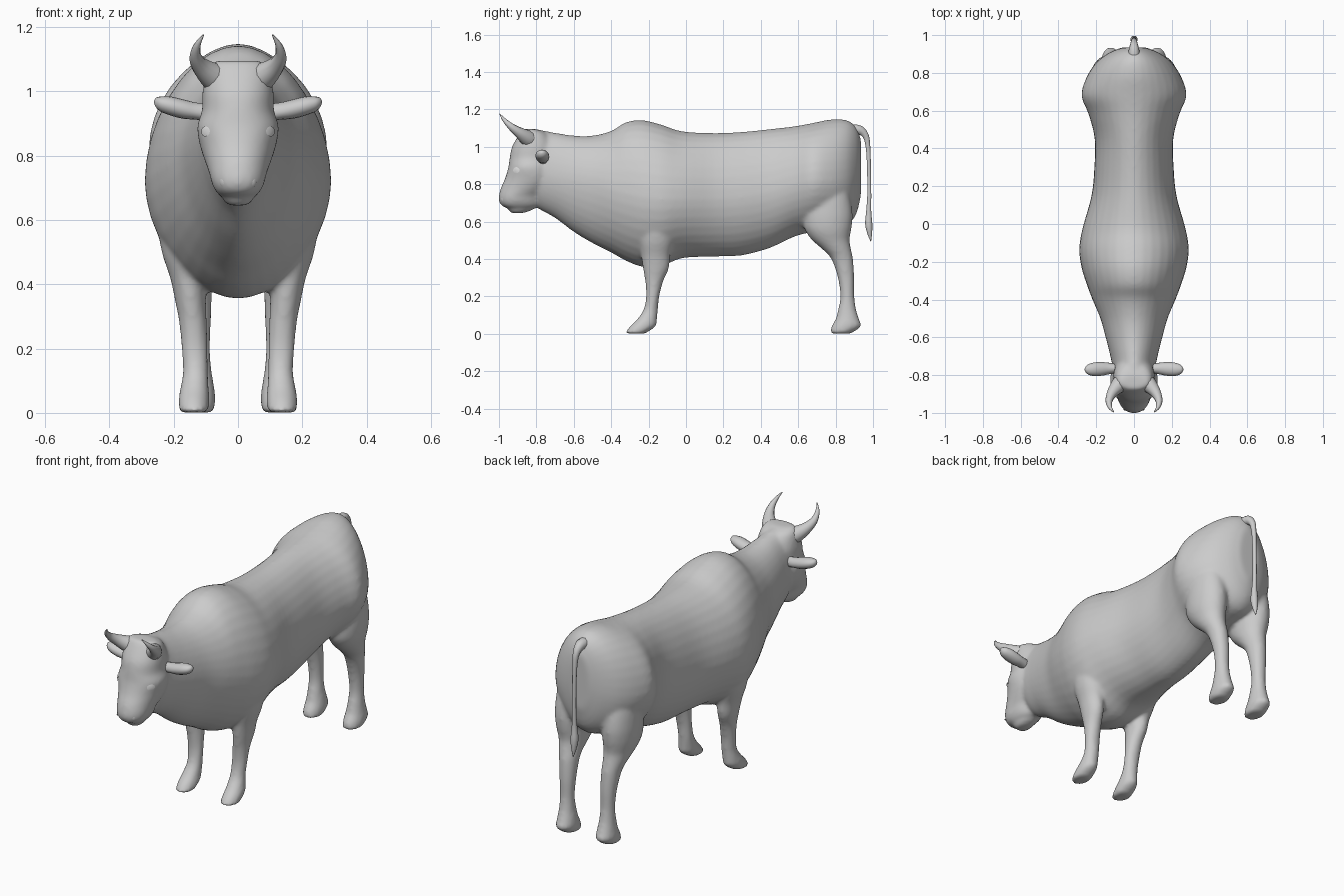
import bpy, bmesh, math
from mathutils import Vector

if "Cube" in bpy.data.objects:
    bpy.data.objects.remove(bpy.data.objects["Cube"])


def material(name, rgb):
    m = bpy.data.materials.new(name)
    m.diffuse_color = (*rgb, 1)
    m.use_nodes = True
    m.node_tree.nodes["Principled BSDF"].inputs["Base Color"].default_value = m.diffuse_color
    return m


HIDE = material("grey hide", (0.6, 0.6, 0.6))
PALE = material("pale eye", (0.9, 0.9, 0.9))


def finish(name, mesh, mat):
    mesh.materials.clear()
    mesh.materials.append(mat)
    for p in mesh.polygons:
        p.use_smooth = True
    ob = bpy.data.objects.new(name, mesh)
    bpy.context.collection.objects.link(ob)
    return ob


def spline(rows, steps=4):
    """Catmull-Rom interpolation of number rows."""
    out = []
    for i in range(len(rows) - 1):
        p = [rows[max(i - 1, 0)], rows[i], rows[i + 1], rows[min(i + 2, len(rows) - 1)]]
        for k in range(steps):
            t = k / steps
            out.append([0.5 * (2 * b + (c - a) * t + (2 * a - 5 * b + 4 * c - d) * t * t
                               + (3 * b - a - 3 * c + d) * t ** 3)
                        for a, b, c, d in zip(*p)])
    return out + [list(rows[-1])]


def loft(name, axis, rings, side=1, low_pow=2.0, high_pow=2.0, seg=36):
    """Rings: position, centre and half width across, then low, widest and high."""
    bm = bmesh.new()
    loops = []
    for pos, mid_a, half, lo, mid, hi in spline(rings):
        loop = []
        for k in range(seg):
            c, s = math.cos(math.tau * k / seg), math.sin(math.tau * k / seg)
            r, n = (hi - mid, high_pow) if s > 0 else (mid - lo, low_pow)
            a = mid_a + half * math.copysign(abs(c) ** (2 / n), c)
            b = mid + r * math.copysign(abs(s) ** (2 / n), s)
            co = {"x": (pos, a, b), "y": (a, pos, b), "z": (a, b, pos)}[axis]
            loop.append(bm.verts.new((co[0] * side, co[1], co[2])))
        loops.append(loop)
    for l0, l1 in zip(loops, loops[1:]):
        for k in range(seg):
            n = (k + 1) % seg
            bm.faces.new((l0[k], l0[n], l1[n], l1[k]))
    bm.faces.new(loops[0])
    bm.faces.new(loops[-1])
    bmesh.ops.recalc_face_normals(bm, faces=bm.faces)
    mesh = bpy.data.meshes.new(name)
    bm.to_mesh(mesh)
    bm.free()
    return finish(name, mesh, HIDE)


def tube(name, points, side=1):
    """Tapered round tube through rows of x, y, z, radius."""
    cu = bpy.data.curves.new(name, "CURVE")
    cu.dimensions = "3D"
    cu.bevel_depth = 1
    cu.bevel_resolution = 3
    cu.use_fill_caps = True
    rows = spline(points, 5)
    sp = cu.splines.new("POLY")
    sp.points.add(len(rows) - 1)
    for pt, (x, y, z, r) in zip(sp.points, rows):
        pt.co = (x * side, y, z, 1)
        pt.radius = max(r, 0.001)
    tmp = bpy.data.objects.new("tmp", cu)
    mesh = bpy.data.meshes.new_from_object(tmp)
    bpy.data.objects.remove(tmp)
    return finish(name, mesh, HIDE)


# Trunk and neck, with the hump, brisket and rump
trunk = [(-.86, .05, .78, .88, 1.0), (-.8, .1, .68, .87, 1.085), (-.7, .125, .62, .84, 1.075),
         (-.6, .15, .545, .82, 1.06), (-.5, .178, .485, .8, 1.06), (-.4, .22, .435, .77, 1.085),
         (-.32, .25, .39, .75, 1.132), (-.23, .278, .358, .73, 1.142), (-.13, .29, .362, .72, 1.118),
         (-.02, .272, .405, .72, 1.083), (.15, .225, .413, .72, 1.074), (.3, .21, .42, .73, 1.08),
         (.45, .208, .46, .76, 1.095), (.58, .24, .52, .8, 1.11), (.68, .278, .545, .82, 1.128),
         (.78, .25, .56, .82, 1.147), (.86, .195, .58, .83, 1.142), (.91, .125, .64, .85, 1.105),
         (.935, .06, .74, .88, 1.04)]
flesh = [loft("body", "y", [(r[0], 0, *r[1:]) for r in trunk], 1, 1.85, 1.9)]

# Head, from poll down to chin
head = [(1.095, .07, -.87, -.84, -.8), (1.07, .095, -.89, -.83, -.74), (1.0, .11, -.93, -.82, -.7),
        (.94, .112, -.943, -.82, -.7), (.89, .127, -.95, -.83, -.7), (.83, .118, -.968, -.82, -.71),
        (.78, .102, -.99, -.85, -.73), (.74, .088, -1.0, -.9, -.76), (.71, .08, -1.0, -.91, -.77),
        (.685, .066, -.985, -.91, -.78), (.67, .048, -.952, -.9, -.81), (.655, .042, -.945, -.9, -.84),
        (.645, .025, -.93, -.91, -.88)]
flesh.append(loft("head", "z", [(r[0], 0, *r[1:]) for r in head], 1, 2.1, 2.1))

# Legs with hooves
front = [(.7, .19, .05, -.2, -.1), (.6, .185, .066, -.24, -.075), (.5, .17, .067, -.25, -.07),
         (.42, .154, .057, -.24, -.085), (.35, .148, .048, -.23, -.092), (.28, .14, .043, -.218, -.122),
         (.2, .135, .041, -.213, -.143), (.13, .132, .039, -.227, -.15), (.08, .135, .044, -.26, -.155),
         (.04, .137, .048, -.3, -.163), (.001, .137, .046, -.328, -.22)]
hind = [(.88, .14, .05, .68, .83), (.76, .145, .08, .65, .87), (.65, .144, .09, .63, .89),
        (.58, .143, .088, .63, .887), (.54, .141, .083, .645, .88), (.5, .138, .073, .675, .875),
        (.45, .135, .06, .732, .883), (.4, .13, .05, .777, .893), (.3, .125, .042, .812, .9),
        (.2, .124, .037, .825, .9), (.13, .123, .041, .813, .91), (.08, .122, .048, .80, .925),
        (.04, .122, .052, .778, .935), (.001, .122, .046, .77, .88)]
for side in (1, -1):
    for name, leg in (("front_leg", front), ("hind_leg", hind)):
        rings = [(z, x, w, lo, (lo + hi) / 2, hi) for z, x, w, lo, hi in leg]
        flesh.append(loft(name, "z", rings, side))

# Blend trunk, head and legs into one skin
for ob in flesh:
    ob.select_set(True)
body = flesh[0]
bpy.context.view_layer.objects.active = body
bpy.ops.object.join()
rm = body.modifiers.new("skin", "REMESH")
rm.mode = "VOXEL"
rm.voxel_size = 0.01
rm.use_smooth_shade = True
sm = body.modifiers.new("soften", "SMOOTH")
sm.factor = 0.5
sm.iterations = 8
bpy.ops.object.convert(target="MESH")
body = bpy.context.view_layer.objects.active
body.name = "body"
body.data.materials.clear()
body.data.materials.append(HIDE)
for p in body.data.polygons:
    p.material_index = 0
    p.use_smooth = True
bpy.context.view_layer.update()


def plate(name, centre, w, h, side, mat):
    """Thin oval hugging the skin."""
    c = Vector((centre[0] * side, centre[1], centre[2]))
    _, co, n, _ = body.closest_point_on_mesh(c)
    u = Vector((0, 0, 1)).cross(n).normalized()
    v = n.cross(u)
    bm = bmesh.new()
    ring = []
    for k in range(14):
        a = math.tau * k / 14
        _, q, m, _ = body.closest_point_on_mesh(co + u * w * math.cos(a) + v * h * math.sin(a))
        ring.append(bm.verts.new(q + m * 0.003))
    top = bm.verts.new(co + n * 0.006)
    for k in range(14):
        bm.faces.new((ring[k], ring[(k + 1) % 14], top))
    mesh = bpy.data.meshes.new(name)
    bm.to_mesh(mesh)
    bm.free()
    finish(name, mesh, mat)


# Ears, horns and eyes on both sides
ear = [(.08, -.765, .022, .905, .93, .96), (.13, -.765, .03, .912, .935, .965),
       (.17, -.767, .036, .915, .945, .975), (.21, -.769, .036, .925, .955, .984),
       (.24, -.77, .028, .937, .962, .984), (.255, -.77, .016, .95, .965, .98),
       (.261, -.77, .004, .963, .966, .97)]
horn = [(.045, -.825, 1.03, .052), (.08, -.852, 1.048, .043), (.115, -.893, 1.077, .029),
        (.132, -.935, 1.108, .019), (.127, -.97, 1.142, .011), (.107, -.996, 1.176, .002)]
for side, word in ((1, "left"), (-1, "right")):
    loft(word + "_ear", "x", ear, side, 2, 2, 16)
    tube(word + "_horn", horn, side)
    plate(word + "_eye", (.098, -.905, .875), .022, .016, side, PALE)
    plate(word + "_nostril", (.055, -.99, .715), .008, .012, side, HIDE)

# Tail with tuft
tube("tail", [(0, .87, 1.085, .035), (0, .925, 1.09, .027), (0, .96, 1.06, .018), (0, .973, 1.0, .013),
              (0, .978, .9, .011), (0, .98, .75, .011), (0, .977, .66, .014), (0, .977, .59, .02),
              (0, .982, .54, .014), (0, .988, .495, .002)])
